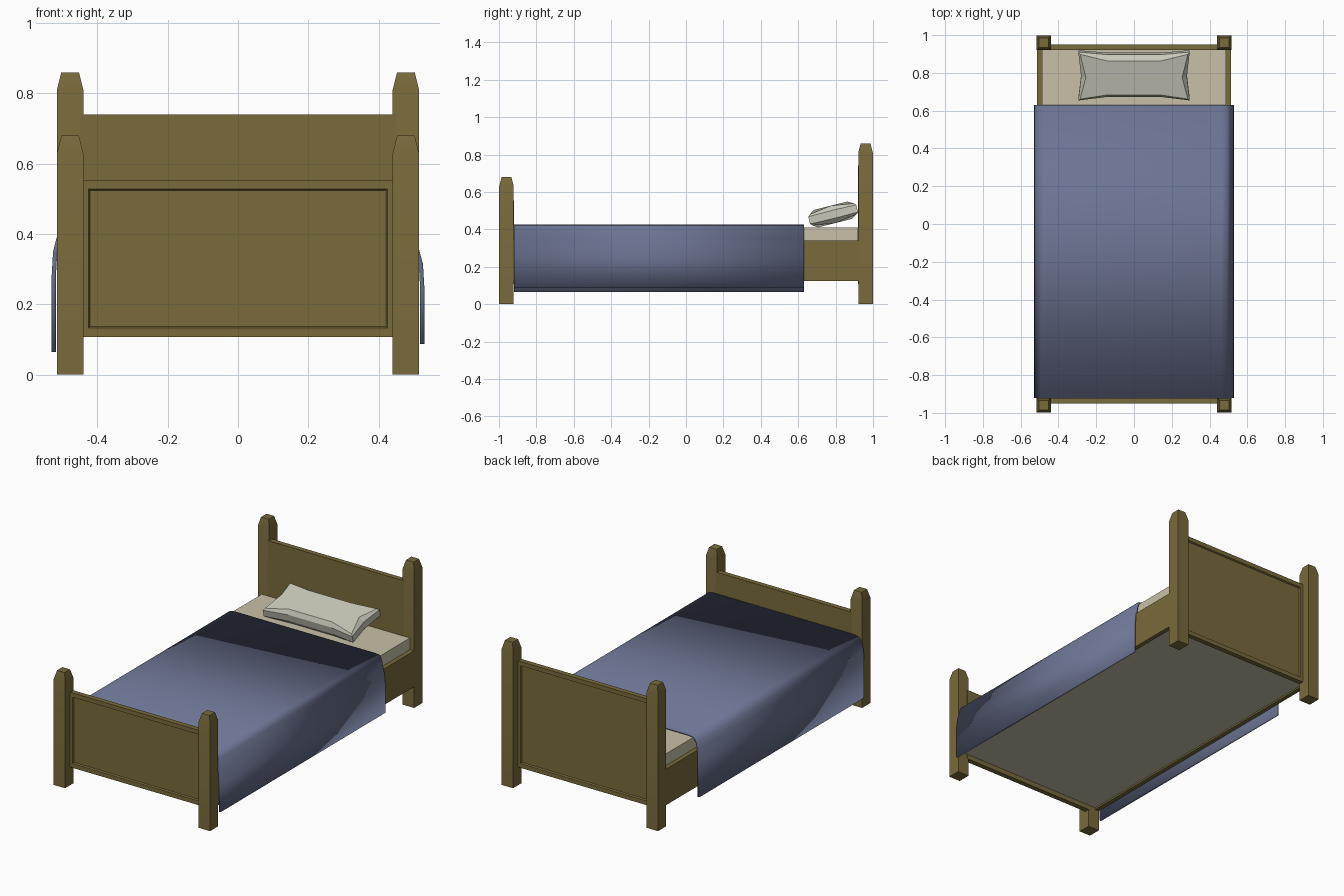
import bpy, bmesh, math
from mathutils import Vector, Matrix

if "Cube" in bpy.data.objects:
    bpy.data.objects.remove(bpy.data.objects["Cube"])


def material(name, rgb):
    m = bpy.data.materials.new(name)
    m.diffuse_color = (*rgb, 1)
    m.use_nodes = True
    m.node_tree.nodes["Principled BSDF"].inputs["Base Color"].default_value = m.diffuse_color
    return m


WOOD = material("wood", (0.19, 0.145, 0.045))
CLOTH = material("blue_cloth", (0.15, 0.175, 0.29))
SHEET = material("cream_sheet", (0.58, 0.53, 0.39))
LINEN = material("pale_linen", (0.58, 0.58, 0.49))


def finish(name, bm, mat, smooth=None):
    bmesh.ops.recalc_face_normals(bm, faces=bm.faces)
    me = bpy.data.meshes.new(name)
    bm.to_mesh(me)
    bm.free()
    ob = bpy.data.objects.new(name, me)
    bpy.context.collection.objects.link(ob)
    me.materials.append(mat)
    if smooth:
        bpy.ops.object.select_all(action='DESELECT')
        ob.select_set(True)
        bpy.context.view_layer.objects.active = ob
        bpy.ops.object.shade_smooth_by_angle(angle=math.radians(smooth))
    return ob


def box_bm(lo, hi):
    bm = bmesh.new()
    lo, hi = Vector(lo), Vector(hi)
    size = hi - lo
    bmesh.ops.create_cube(bm, size=1, matrix=Matrix.Translation((lo + hi) / 2)
                          @ Matrix.Diagonal((*size, 1)))
    return bm


def skin(bm, loops):
    """Join equal-length point loops with quads and cap both ends."""
    rings = [[bm.verts.new(p) for p in l] for l in loops]
    n = len(rings[0])
    for a, b in zip(rings, rings[1:]):
        for i in range(n):
            j = (i + 1) % n
            bm.faces.new((a[i], a[j], b[j], b[i]))
    bm.faces.new(rings[0][::-1])
    bm.faces.new(rings[-1])


# Corner posts with tapered tops
def post(name, x, y, h):
    bm = bmesh.new()
    skin(bm, [[(x + sx * w, y + sy * (w + 0.001), z)
               for sx, sy in ((-1, -1), (1, -1), (1, 1), (-1, 1))]
              for w, z in ((0.0375, 0), (0.0375, h - 0.05), (0.025, h))])
    finish(name, bm, WOOD, 25)


# Boards with a recessed panel on the outward face
def board(name, side, top):
    y0, y1 = sorted((side * 0.92, side * 0.95))
    bm = box_bm((-0.45, y0, 0.107), (0.45, y1, top))
    bm.normal_update()
    face = [f for f in bm.faces if f.normal.y * side > 0.9]
    bmesh.ops.inset_region(bm, faces=face, thickness=0.036)
    bmesh.ops.inset_region(bm, faces=face, thickness=0.006, depth=-0.009)
    finish(name, bm, WOOD)


for sx, label in ((-1, "left"), (1, "right")):
    post(f"front_post_{label}", sx * 0.4775, -0.96, 0.68)
    post(f"back_post_{label}", sx * 0.4775, 0.96, 0.86)
    x0, x1 = sorted((sx * 0.488, sx * 0.514))
    finish(f"side_rail_{label}", box_bm((x0, -0.925, 0.125), (x1, 0.925, 0.34)), WOOD)

board("footboard", -1, 0.553)
board("headboard", 1, 0.74)

# Mattress
finish("mattress", box_bm((-0.488, -0.92, 0.135), (0.488, 0.92, 0.41)), SHEET)

# Blanket: draped profile swept along the bed
right = [(0.465, 0.425), (0.494, 0.42), (0.508, 0.395), (0.516, 0.352),
         (0.526, 0.315), (0.53, 0.25), (0.53, 0.087)]
left = [(-0.53, 0.065), (-0.53, 0.28), (-0.526, 0.35), (-0.516, 0.39),
        (-0.496, 0.418), (-0.465, 0.425)]
bm = bmesh.new()
rows = [[bm.verts.new((x, y, z)) for x, z in left + right] for y in (-0.92, 0.63)]
for i in range(len(rows[0]) - 1):
    bm.faces.new((rows[0][i], rows[0][i + 1], rows[1][i + 1], rows[1][i]))
bm.normal_update()
top_z = max(bm.faces, key=lambda f: f.calc_area()).normal.z
me = bpy.data.meshes.new("blanket")
bm.to_mesh(me)
bm.free()
me.materials.append(CLOTH)
blanket = bpy.data.objects.new("blanket", me)
bpy.context.collection.objects.link(blanket)
solid = blanket.modifiers.new("thickness", 'SOLIDIFY')
solid.thickness = 0.012
solid.offset = -1 if top_z > 0 else 1
bpy.ops.object.select_all(action='DESELECT')
blanket.select_set(True)
bpy.context.view_layer.objects.active = blanket
bpy.ops.object.shade_smooth_by_angle(angle=math.radians(40))

# Pillow: pinched outlines stacked, then tilted against the headboard
outer = [(-.295, -.132), (-.14, -.112), (.14, -.112), (.295, -.132), (.28, 0),
         (.295, .132), (.14, .118), (-.14, .118), (-.295, .132), (-.28, 0)]
inner = [(-.285, -.122), (-.14, -.095), (.14, -.095), (.285, -.122), (.255, 0),
         (.285, .122), (.14, .09), (-.14, .09), (-.285, .122), (-.255, 0)]


def ring(pts, h, corner):
    return [(x, y, corner if abs(y) > 0.12 else h) for x, y in pts]


bm = bmesh.new()
skin(bm, [ring(inner, -0.048, -0.03), ring(outer, -0.022, -0.02),
          ring(outer, 0.022, 0.02), ring(inner, 0.048, 0.03)])
bmesh.ops.transform(bm, verts=bm.verts, matrix=Matrix.Translation((0, 0.787, 0.48))
                    @ Matrix.Rotation(math.radians(14), 4, 'X'))
finish("pillow", bm, LINEN)
